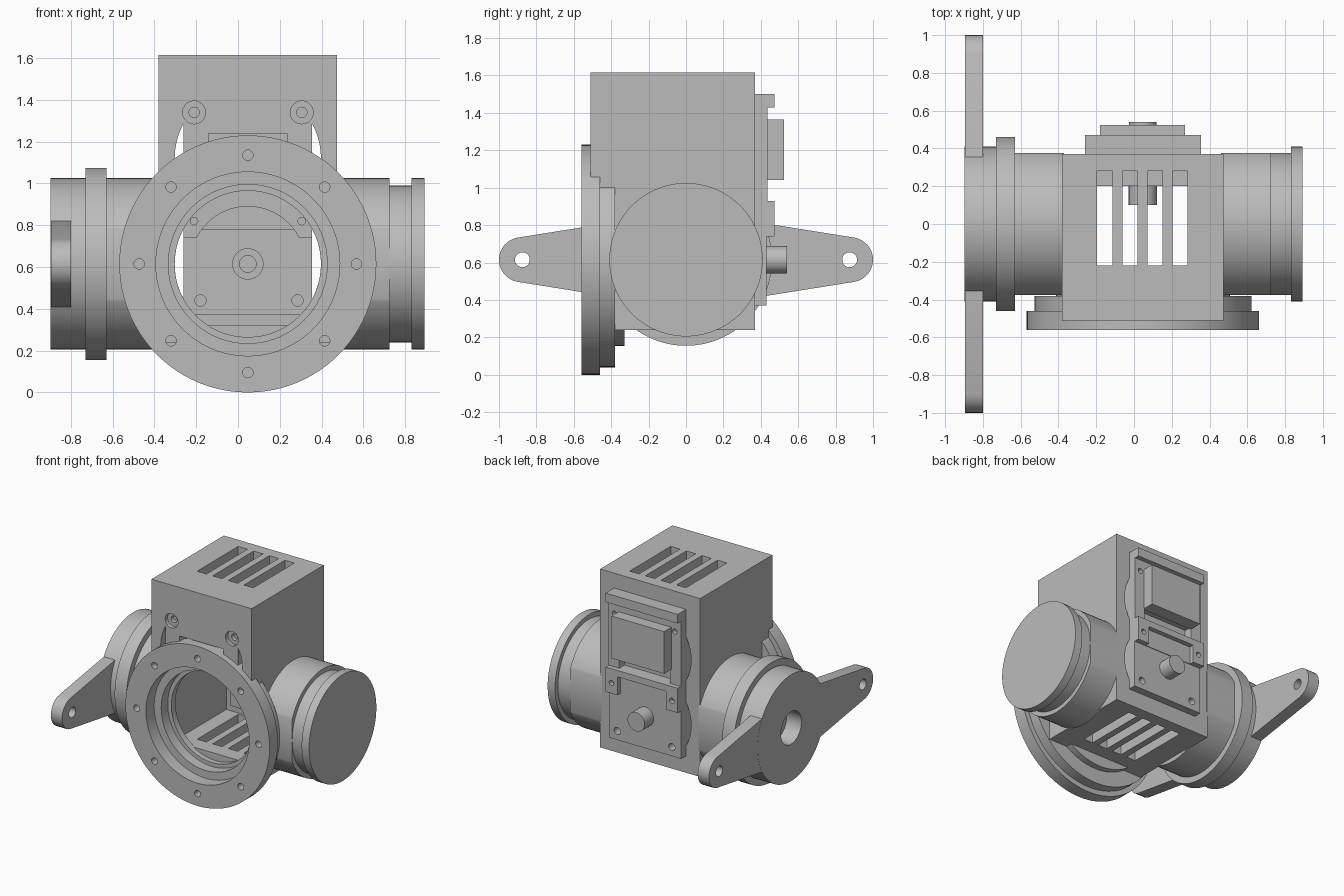
import bpy, bmesh
from math import pi, cos, sin, atan2, hypot, acos
from mathutils import Matrix

cube = bpy.data.objects.get("Cube")
if cube:
    bpy.data.objects.remove(cube, do_unlink=True)

grey = bpy.data.materials.new("machined grey")
grey.use_nodes = True
grey.diffuse_color = (0.5, 0.5, 0.5, 1)
grey.node_tree.nodes["Principled BSDF"].inputs["Base Color"].default_value = (0.5, 0.5, 0.5, 1)

CX, CZ = 0.047, 0.615          # main bore centre
PX0, PX1 = -0.26, 0.355        # width of the rear module
LOCAL = {"x": Matrix.Rotation(pi / 2, 4, "Y"), "y": Matrix.Rotation(-pi / 2, 4, "X")}


def finish(name, bm):
    bmesh.ops.recalc_face_normals(bm, faces=bm.faces)
    mesh = bpy.data.meshes.new(name)
    bm.to_mesh(mesh)
    bm.free()
    mesh.materials.append(grey)
    ob = bpy.data.objects.new(name, mesh)
    bpy.context.collection.objects.link(ob)
    return ob


def box(name, x, y, z):
    bm = bmesh.new()
    bmesh.ops.create_cube(bm, size=1)
    for v in bm.verts:
        for i, (a, b) in enumerate((x, y, z)):
            v.co[i] = (a + b) / 2 + v.co[i] * (b - a)
    return finish(name, bm)


def rod(name, axis, a, b, r, centre, n=32):
    """Cylinder from a to b along an axis; centre gives the other two coordinates."""
    bm = bmesh.new()
    bmesh.ops.create_cone(bm, cap_ends=True, segments=n, radius1=r, radius2=r, depth=b - a)
    m = (a + b) / 2
    place = (m, *centre) if axis == "x" else (centre[0], m, centre[1])
    bm.transform(Matrix.Translation(place) @ LOCAL[axis])
    return finish(name, bm)


def ring(name, profile, n=96):
    """Closed profile of (y, radius) turned about the main bore."""
    bm = bmesh.new()
    loops = []
    for k in range(n):
        t = 2 * pi * k / n
        loops.append([bm.verts.new((CX + r * cos(t), y, CZ + r * sin(t))) for y, r in profile])
    for k in range(n):
        p, q = loops[k], loops[(k + 1) % n]
        for i in range(len(profile)):
            j = (i + 1) % len(profile)
            bm.faces.new((p[i], p[j], q[j], q[i]))
    return finish(name, bm)


def prism_x(name, outline, x0, x1):
    bm = bmesh.new()
    face = bm.faces.new([bm.verts.new((x0, y, z)) for y, z in outline])
    out = bmesh.ops.extrude_face_region(bm, geom=[face])["geom"]
    for v in out:
        if isinstance(v, bmesh.types.BMVert):
            v.co.x = x1
    return finish(name, bm)


def boolean(target, others, op="DIFFERENCE"):
    bpy.context.view_layer.objects.active = target
    for c in others:
        c.hide_render = True
        m = target.modifiers.new("bool", "BOOLEAN")
        m.operation, m.solver, m.object = op, "EXACT", c
        bpy.ops.object.modifier_apply(modifier=m.name)
        bpy.data.objects.remove(c, do_unlink=True)
    return target


def holes(axis, a, b, r, points):
    return [rod("cutter", axis, a, b, r, p, 20) for p in points]


def circle_points(c0, c1, r, n=8):
    return [(c0 + r * cos(2 * pi * k / n), c1 + r * sin(2 * pi * k / n)) for k in range(n)]


# Hollow gearbox body with vents above and below
body = box("gearbox_body", (-0.38, 0.473), (-0.51, 0.37), (0.24, 1.615))
cuts = [box("cutter", (-0.31, 0.403), (-0.43, 0.3), (0.32, 1.54)),
        rod("cutter", "y", -0.6, -0.34, 0.45, (CX, CZ), 96),
        box("cutter", (-0.14, 0.235), (-0.6, -0.4), (1.1, 1.24))]
for k in range(4):
    x = -0.195 + k * 0.133
    for z in ((0.1, 0.4), (1.45, 1.7)):
        cuts.append(box("cutter", (x, x + 0.08), (-0.22, 0.28), z))
# Crescent side gaps left beside the rear module
for cz, y0 in ((1.12, -0.6), (CZ, 0)):
    gap = rod("cutter", "y", y0, 0.6, 0.35, (CX, cz), 64)
    cuts.append(boolean(gap, [box("cutter", (PX0, PX1), (-1, 1), (0, 2))]))
front_bolts = [(-0.21, 1.34), (0.305, 1.34)]
cuts += holes("y", -0.6, -0.48, 0.055, front_bolts)
cuts += holes("y", -0.6, -0.45, 0.025, front_bolts)
boolean(body, cuts)

# Stepped front flange
flange = ring("front_flange", [
    (-0.56, 0.615), (-0.46, 0.615), (-0.46, 0.575), (-0.38, 0.575), (-0.38, 0.46), (-0.33, 0.46),
    (-0.33, 0.35), (-0.38, 0.35), (-0.38, 0.38), (-0.46, 0.38), (-0.46, 0.44), (-0.56, 0.44)])
boolean(flange, holes("y", -0.6, -0.48, 0.025, circle_points(CX, CZ, 0.52)))

# Flat-sided shaft housings on both sides
for name, a, b in (("right_housing", -0.64, -0.37), ("left_housing", 0.46, 0.725)):
    housing = rod(name, "x", a, b, 0.41, (0, CZ), 96)
    boolean(housing, [box("cutter", (-1, 1), (-0.375, 0.375), (0, 2))], "INTERSECT")
rod("right_collar", "x", -0.73, -0.63, 0.46, (0, CZ), 96)
rod("left_neck", "x", 0.72, 0.835, 0.375, (0, CZ), 96)

# Output hubs with a central socket and bolt circle
for name, a, b, ca, cb in (("right_hub", -0.897, -0.72, -1, -0.77), ("left_hub", 0.83, 0.893, 0.85, 1)):
    hub = rod(name, "x", a, b, 0.41, (0, CZ), 96)
    boolean(hub, [rod("cutter", "x", ca, cb, 0.125, (0, CZ), 48)]
            + holes("x", ca, cb, 0.04, circle_points(0, CZ, 0.25)))

# Torque arms: tapered lugs tangent to a rounded end
for name, s in (("front_torque_arm", -1), ("rear_torque_arm", 1)):
    tip, r = 0.88, 0.12
    outline = [(s * 0.355, CZ + 0.205)]
    for k in range(17):
        t = 1.42 - 2.84 * k / 16
        outline.append((s * (tip + r * cos(t)), CZ + r * sin(t)))
    outline += [(s * 0.355, CZ - 0.205), (s * 0.3, CZ - 0.205), (s * 0.3, CZ + 0.205)]
    arm = prism_x(name, outline, -0.896, -0.8)
    # keep the hub sockets clear and drill the end hole
    boolean(arm, holes("x", -1, -0.7, 0.04, [(s * 0.875, CZ)]))

# Lower rear module with its shaft
lower = box("lower_rear_plate", (PX0, PX1), (0.28, 0.43), (0.37, 0.78))
boolean(lower, holes("y", 0, 1, 0.027, [(-0.18, 0.44), (0.285, 0.44)]))
rod("rear_shaft", "y", 0.42, 0.54, 0.073, (CX, CZ))
boss = rod("inner_shaft", "y", 0.1, 0.3, 0.075, (CX, CZ))
boolean(boss, holes("y", 0, 0.2, 0.04, [(CX, CZ)]))

# Upper rear module with rails, corner lugs and a raised cover
upper = box("upper_rear_plate", (PX0, PX1), (0.2, 0.435), (0.74, 1.5))
boolean(upper, [rod("cutter", "y", 0, 0.3, 0.275, (CX, CZ), 64),
                box("cutter", (-0.17, 0.265), (0.36, 0.6), (0.93, 1.05))]
        + holes("y", 0, 0.6, 0.018, [(-0.21, 0.82), (0.305, 0.82)])
        + holes("y", 0.4, 0.6, 0.02, front_bolts))
box("top_rail", (PX0, PX1), (0.42, 0.472), (1.43, 1.5))
box("bottom_rail", (PX0, PX1), (0.42, 0.472), (0.88, 0.93))
box("raised_cover", (-0.18, 0.27), (0.42, 0.523), (1.04, 1.365))
for name, x in (("right_lug", PX0), ("left_lug", PX1 - 0.1)):
    lug = box(name, (x, x + 0.1), (0.42, 0.472), (0.74, 0.89))
    boolean(lug, holes("y", 0, 1, 0.02, [(x + 0.05, 0.82)]))

# Smooth the round surfaces, keeping hard edges
for ob in list(bpy.context.scene.objects):
    if ob.type == "MESH" and grey.name in ob.data.materials:
        bpy.ops.object.select_all(action="DESELECT")
        ob.select_set(True)
        bpy.context.view_layer.objects.active = ob
        bpy.ops.object.shade_smooth_by_angle(angle=pi / 6)
